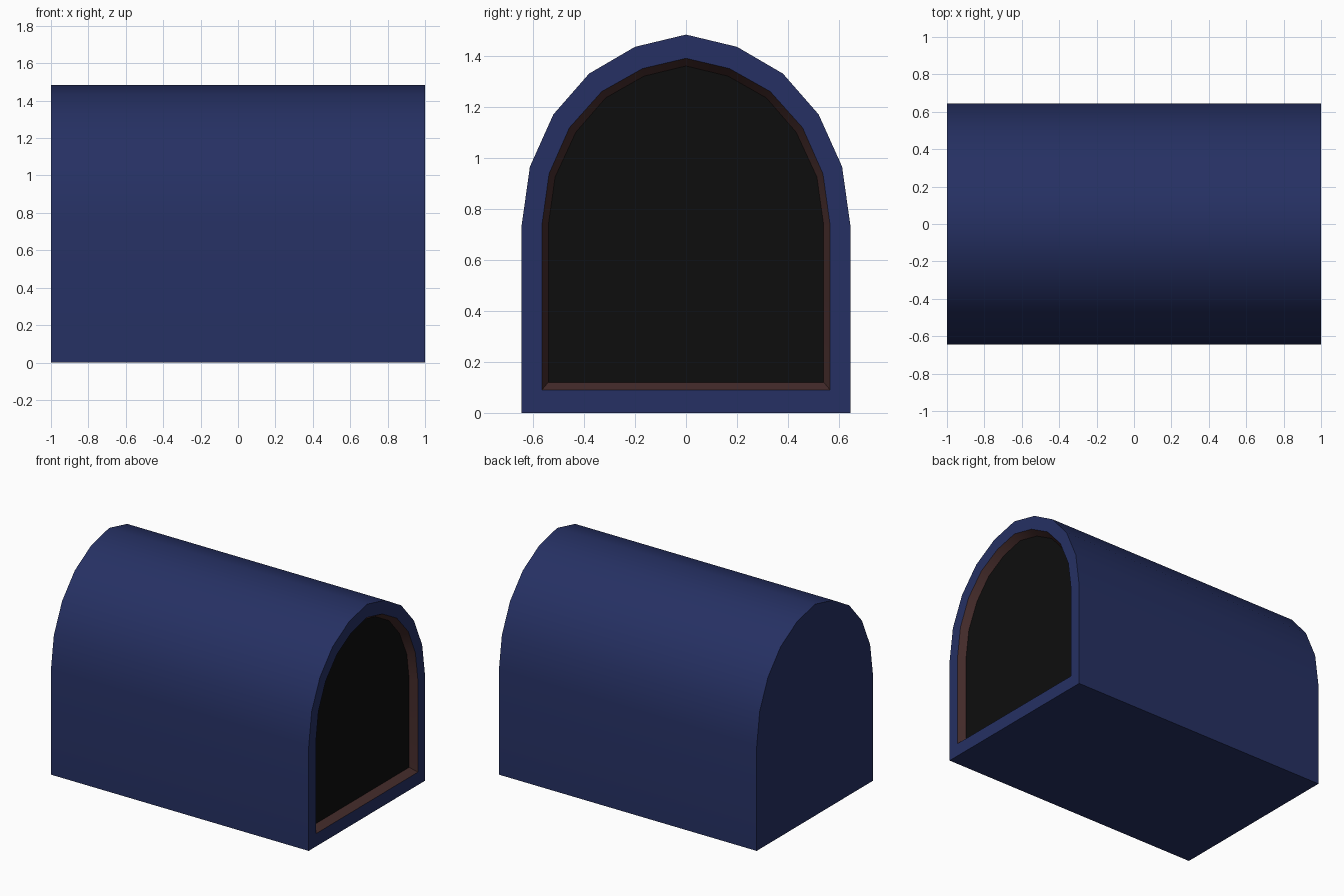
import bpy, bmesh, math

if "Cube" in bpy.data.objects:
    bpy.data.objects.remove(bpy.data.objects["Cube"])

def material(name, rgb):
    m = bpy.data.materials.new(name)
    m.diffuse_color = (*rgb, 1.0)
    m.use_nodes = True
    m.node_tree.nodes["Principled BSDF"].inputs["Base Color"].default_value = m.diffuse_color
    return m

BLUE = material("dark blue", (0.019, 0.030, 0.125))
BROWN = material("dark brown", (0.062, 0.026, 0.025))
BLACK = material("near black", (0.0043, 0.0043, 0.0043))

def ring(half, x):
    """Mirror a right-half arch outline (bottom to apex) into a full loop at x."""
    pts = half + [(-y, z) for y, z in reversed(half[:-1])]
    return [(x, y, z) for y, z in pts]

def build(name, loops, mat, cap_start=False, cap_end=False):
    """Bridge successive loops with quads and optionally cap the ends."""
    bm = bmesh.new()
    rings = [[bm.verts.new(p) for p in loop] for loop in loops]
    n = len(rings[0])
    for a, b in zip(rings, rings[1:]):
        for i in range(n):
            j = (i + 1) % n
            bm.faces.new((a[i], a[j], b[j], b[i]))
    if cap_start:
        bm.faces.new(rings[0][::-1])
    if cap_end:
        bm.faces.new(rings[-1])
    bm.normal_update()
    # smooth arch, hard corners
    for f in bm.faces:
        f.smooth = True
    for e in bm.edges:
        e.smooth = len(e.link_faces) == 2 and e.calc_face_angle() < math.radians(35)
    me = bpy.data.meshes.new(name)
    bm.to_mesh(me)
    bm.free()
    me.materials.append(mat)
    ob = bpy.data.objects.new(name, me)
    bpy.context.collection.objects.link(ob)
    return ob

# Arch outlines (y, z), from bottom corner up to the apex
OUTER = [(0.645, 0), (0.645, 0.73), (0.612, 0.965), (0.52, 1.17),
         (0.38, 1.33), (0.20, 1.435), (0, 1.483)]
OPENING = [(0.565, 0.09), (0.565, 0.735), (0.537, 0.937), (0.457, 1.118),
           (0.33, 1.26), (0.17, 1.35), (0, 1.39)]
INNER = [(0.54, 0.12), (0.54, 0.735), (0.513, 0.925), (0.432, 1.10),
         (0.315, 1.235), (0.165, 1.32), (0, 1.36)]
DEPTH = 0.05

# Barrel-roofed body with closed back end and flat rim around the opening
build("body", [ring(OUTER, -1), ring(OUTER, 1), ring(OPENING, 1)], BLUE, cap_start=True)
# Bevelled frame running into the opening
build("opening_frame", [ring(OPENING, 1), ring(INNER, 1 - DEPTH)], BROWN)
# Dark panel at the bottom of the recess
build("opening_panel", [ring(INNER, 1 - DEPTH)], BLACK, cap_end=True)
